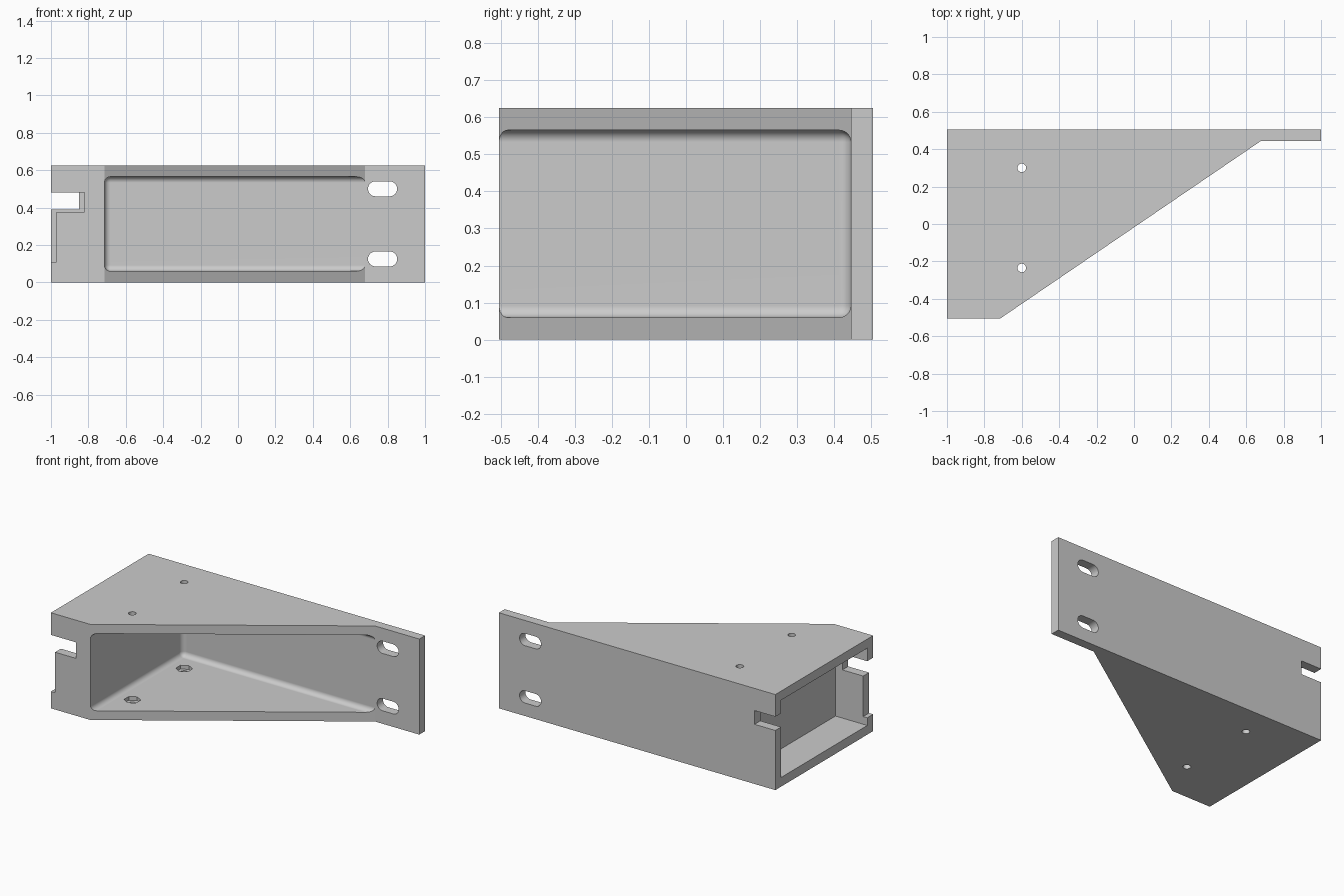
import bpy
import bmesh
import math
from mathutils import Matrix, Vector

if "Cube" in bpy.data.objects:
    bpy.data.objects.remove(bpy.data.objects["Cube"])

HEIGHT, DEPTH, WALL = 0.625, 0.505, 0.06

grey = bpy.data.materials.new("plain grey")
grey.use_nodes = True
colour = (0.6, 0.6, 0.6, 1)
grey.diffuse_color = colour
grey.node_tree.nodes["Principled BSDF"].inputs["Base Color"].default_value = colour


def finish(name, bm):
    bmesh.ops.recalc_face_normals(bm, faces=bm.faces)
    mesh = bpy.data.meshes.new(name)
    bm.to_mesh(mesh)
    bm.free()
    mesh.materials.append(grey)
    obj = bpy.data.objects.new(name, mesh)
    bpy.context.collection.objects.link(obj)
    return obj


def prism(name, points, shift):
    """Extrude a flat outline of 3D points along shift."""
    bm = bmesh.new()
    face = bm.faces.new([bm.verts.new(p) for p in points])
    out = bmesh.ops.extrude_face_region(bm, geom=[face])
    moved = [v for v in out["geom"] if isinstance(v, bmesh.types.BMVert)]
    bmesh.ops.translate(bm, verts=moved, vec=Vector(shift))
    return finish(name, bm)


def box(name, low, high, radius=0):
    low, high = Vector(low), Vector(high)
    bm = bmesh.new()
    bmesh.ops.create_cube(bm, size=1)
    bmesh.ops.scale(bm, verts=bm.verts, vec=high - low)
    bmesh.ops.translate(bm, verts=bm.verts, vec=(low + high) / 2)
    if radius:
        bmesh.ops.bevel(bm, geom=bm.edges[:], offset=radius, segments=6,
                        profile=0.5, affect='EDGES')
    return finish(name, bm)


def cylinder(name, centre, radius, length, sides):
    bm = bmesh.new()
    bmesh.ops.create_cone(bm, cap_ends=True, segments=sides, radius1=radius,
                          radius2=radius, depth=length,
                          matrix=Matrix.Translation(centre))
    return finish(name, bm)


# Body: plan outline raised to full height
outline = [(-1, -DEPTH), (-0.715, -DEPTH), (0.68, DEPTH - WALL),
           (1, DEPTH - WALL), (1, DEPTH), (-1, DEPTH)]
bracket = prism("bracket_body", [(x, y, 0) for x, y in outline], (0, 0, HEIGHT))

cutters = [
    # Rounded main pocket, open along the sloping front
    box("main_pocket", (-0.714, -1, WALL), (1.2, 0.4449, HEIGHT - WALL), 0.032),
    # Square compartment in the end
    box("end_compartment", (-1.1, WALL - DEPTH, WALL),
        (-0.77, DEPTH - WALL, HEIGHT - WALL)),
    # Notches in the end walls
    box("back_notch", (-1.1, 0.4, 0.39), (-0.85, 0.6, 0.48)),
    box("front_notch", (-1.1, -0.6, 0.375), (-0.82, -0.43, 0.48)),
    box("front_recess", (-1.1, -0.6, 0.11), (-0.97, -0.43, 0.4)),
]

# Bolt holes with hexagonal nut seats inside the floor and roof
for y in (0.3, -0.235):
    centre = Vector((-0.6, y, HEIGHT / 2))
    cutters.append(cylinder("bolt_hole", centre, 0.023, 1, 32))
    cutters.append(cylinder("nut_seat", centre, 0.05, 0.555, 6))

# Mounting slots in the back plate
for z in (0.125, 0.5):
    slot = []
    for i in range(34):
        end = 1 if i < 17 else -1
        a = math.pi * ((i if i < 17 else i - 1) / 16 - 0.5)
        slot.append((0.773 + end * 0.038 + 0.04 * math.cos(a), 0.3,
                     z + 0.04 * math.sin(a)))
    cutters.append(prism("mounting_slot", slot, (0, 0.4, 0)))

bpy.ops.object.select_all(action='DESELECT')
bpy.context.view_layer.objects.active = bracket
bracket.select_set(True)
for cutter in cutters:
    cut = bracket.modifiers.new("cut", 'BOOLEAN')
    cut.operation, cut.solver, cut.object = 'DIFFERENCE', 'EXACT', cutter
    bpy.ops.object.modifier_apply(modifier=cut.name)
    bpy.data.objects.remove(cutter)

# Smooth rounded edges while keeping the large faces flat
bpy.ops.object.shade_smooth_by_angle(angle=math.radians(25))
weighted = bracket.modifiers.new("flat_faces", 'WEIGHTED_NORMAL')
weighted.keep_sharp = True
